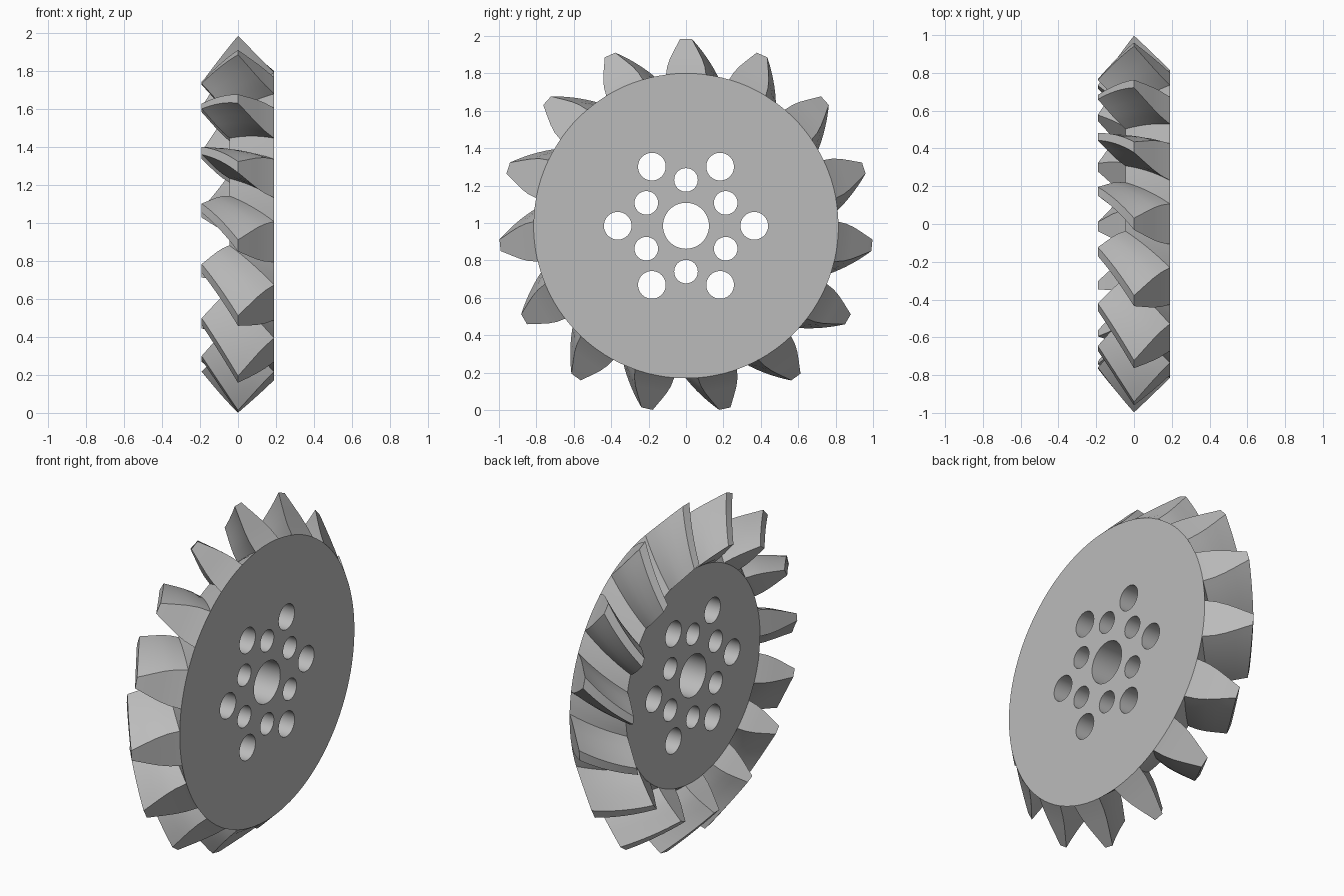
import bpy, bmesh, math
from mathutils import Matrix, Vector

if "Cube" in bpy.data.objects:
    bpy.data.objects.remove(bpy.data.objects["Cube"], do_unlink=True)

TEETH = 15
STEPS = 8                       # sections along each tooth
APEX = -0.826                   # point on the axis where the cones meet
TOE = 0.768                     # size of the small end against the large end
TWIST = math.radians(13)        # turn of each tooth from large to small end
HUB_Z = 0.985
ROOT_R, HALF_T = 0.815, 0.19
PITCH = 2 * math.pi / TEETH
# Tooth flank: radius, half width
FLANK = [(ROOT_R, 0.107), (0.86, 0.1), (0.9, 0.085), (0.94, 0.064), (0.97, 0.047), (1.0, 0.031)]
BASE_A = math.asin(FLANK[0][1] / ROOT_R)

steel = bpy.data.materials.new("steel_grey")
steel.use_nodes = True
grey = (0.5, 0.5, 0.5, 1)
steel.diffuse_color = grey
steel.node_tree.nodes["Principled BSDF"].inputs["Base Color"].default_value = grey


def make_object(name, bm):
    bmesh.ops.recalc_face_normals(bm, faces=bm.faces)
    mesh = bpy.data.meshes.new(name)
    bm.to_mesh(mesh)
    bm.free()
    mesh.materials.append(steel)
    obj = bpy.data.objects.new(name, mesh)
    bpy.context.collection.objects.link(obj)
    obj.location.z = HUB_Z
    return obj


def ring_vert(bm, r, angle, t):
    """Point on the back cone, shrunk towards the apex and twisted by t."""
    k = 1 + (TOE - 1) * t
    x = HALF_T * (1 - r) / (1 - ROOT_R)
    a = angle + TWIST * t
    return bm.verts.new((APEX + (x - APEX) * k, r * k * math.sin(a), r * k * math.cos(a)))


def build_gear():
    bm = bmesh.new()
    sections = []
    for s in range(STEPS + 1):
        t = s / STEPS
        teeth = []
        for n in range(TEETH):
            mid = n * PITCH
            left = [ring_vert(bm, r, mid - math.asin(w / r), t) for r, w in FLANK]
            right = [ring_vert(bm, r, mid + math.asin(w / r), t) for r, w in FLANK]
            gap = PITCH - 2 * BASE_A
            valley = [ring_vert(bm, ROOT_R, mid + BASE_A + gap * i / 3, t) for i in (1, 2)]
            teeth.append((left, right, valley))
        sections.append(teeth)

    # Flanks, crests and valleys
    loops = [[v for l, r, g in teeth for v in l + r[::-1] + g] for teeth in sections]
    for a, b in zip(loops, loops[1:]):
        for i in range(len(a)):
            j = (i + 1) % len(a)
            bm.faces.new((a[i], a[j], b[j], b[i]))

    # End faces: tooth ends in strips, then one flat disc
    for teeth, t in ((sections[0], 0), (sections[-1], 1)):
        disc = []
        for n, (left, right, valley) in enumerate(teeth):
            arc = [ring_vert(bm, ROOT_R, n * PITCH + BASE_A * f, t) for f in (-0.5, 0, 0.5)]
            bm.faces.new([left[0]] + arc + [right[0], right[1], left[1]])
            for i in range(1, len(FLANK) - 1):
                bm.faces.new((left[i], right[i], right[i + 1], left[i + 1]))
            disc += [left[0]] + arc + [right[0]] + valley
        bm.faces.new(disc)
    return make_object("bevel_gear", bm)


def build_cutter():
    bm = bmesh.new()
    holes = [(0, 0, 0.123)]
    for k in range(6):
        a = k * math.pi / 3
        holes.append((0.245 * math.sin(a), 0.245 * math.cos(a), 0.063))
        holes.append((0.365 * math.cos(a), 0.365 * math.sin(a), 0.074))
    for y, z, radius in holes:
        place = Matrix.Translation(Vector((0, y, z))) @ Matrix.Rotation(math.pi / 2, 4, "Y")
        bmesh.ops.create_cone(bm, cap_ends=True, segments=48, radius1=radius,
                              radius2=radius, depth=1, matrix=place)
    return make_object("hole_cutter", bm)


gear = build_gear()
cutter = build_cutter()
cutter.hide_render = True

# Bore and bolt holes
cut = gear.modifiers.new("holes", "BOOLEAN")
cut.operation = "DIFFERENCE"
cut.solver = "EXACT"
cut.object = cutter
bpy.ops.object.select_all(action="DESELECT")
bpy.context.view_layer.objects.active = gear
gear.select_set(True)
bpy.ops.object.modifier_apply(modifier=cut.name)
bpy.data.objects.remove(cutter, do_unlink=True)

bpy.ops.object.shade_smooth_by_angle(angle=math.radians(28))
